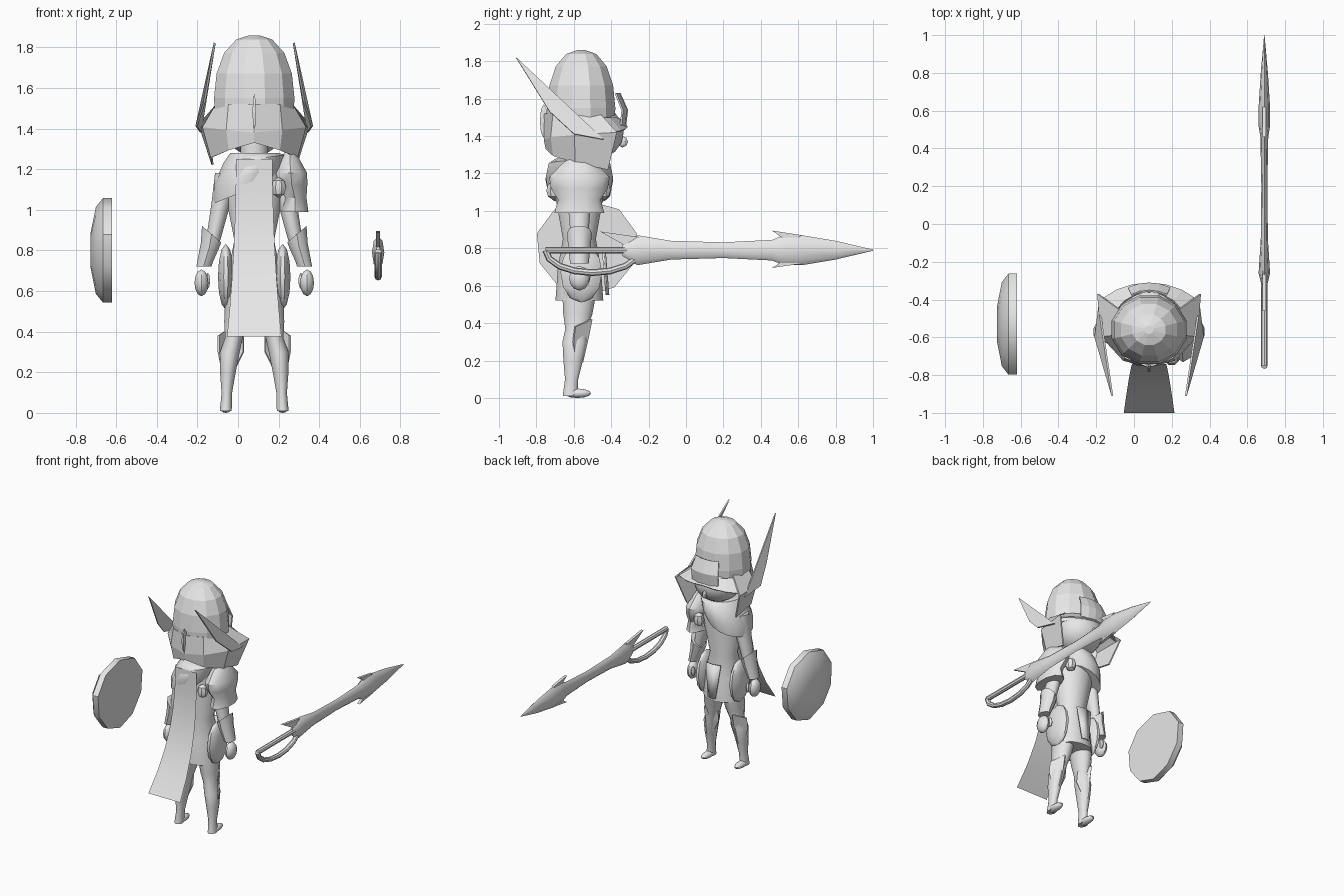
import bpy, bmesh
from math import sin, cos, pi, tau, radians
from mathutils import Vector

if "Cube" in bpy.data.objects:
    bpy.data.objects.remove(bpy.data.objects["Cube"])

FIGURE = Vector((.08, -.57, 0))
SWORD = Vector((.69, 0, .79))
SHIELD = Vector((-.62, -.53, .8))

grey = bpy.data.materials.new("plain_grey")
grey.use_nodes = True
colour = (.8, .8, .8, 1)
grey.diffuse_color = colour
grey.node_tree.nodes["Principled BSDF"].inputs["Base Color"].default_value = colour


def skin(name, rows, closed=False, mirror=False, smooth=True, thickness=0, origin=FIGURE):
    """Skin rows of points; closed rows make a capped tube, open rows a sheet."""
    bm = bmesh.new()
    verts = [[bm.verts.new(point) for point in row] for row in rows]
    count = len(rows[0])
    for near, far in zip(verts, verts[1:]):
        for i in range(count if closed else count - 1):
            j = (i + 1) % count
            bm.faces.new((near[i], near[j], far[j], far[i]))
    if closed:
        bm.faces.new(verts[0])
        bm.faces.new(verts[-1])
    bmesh.ops.recalc_face_normals(bm, faces=bm.faces)
    mesh = bpy.data.meshes.new(name)
    bm.to_mesh(mesh)
    bm.free()
    mesh.materials.append(grey)
    part = bpy.data.objects.new(name, mesh)
    bpy.context.collection.objects.link(part)
    part.location = origin
    if mirror:
        part.modifiers.new("Mirror", 'MIRROR')
    if thickness:
        part.modifiers.new("Solidify", 'SOLIDIFY').thickness = thickness
    if smooth:
        bpy.ops.object.select_all(action='DESELECT')
        part.select_set(True)
        bpy.context.view_layer.objects.active = part
        bpy.ops.object.shade_smooth_by_angle(angle=radians(40))


def loft(name, stations, depth=1, y=0, lean=0, tilt=0, sides=12, **look):
    """Stack level ellipses (x, z, radius); lean and tilt fade out along the stack."""
    rows = []
    for k, (x, z, radius) in enumerate(stations):
        fade = 1 - k / (len(stations) - 1)
        rows.append([])
        for i in range(sides):
            angle = tau * (i + .5) / sides
            across = radius * cos(angle)
            rows[-1].append((x + across, y + lean * fade + radius * depth * sin(angle),
                             z + tilt * fade * across))
    skin(name, rows, closed=True, **look)


def ball(name, x, y, z, width, depth, height, steps=8, **look):
    """Ellipsoid given by its centre and half sizes."""
    turns = [pi * (k / steps - .5) * .96 for k in range(steps + 1)]
    stations = [(x, z + height * sin(turn), width * cos(turn)) for turn in turns]
    loft(name, stations, depth=depth / width, y=y, **look)


def arc(radius, height, flare=0, rise=0, start=0, sweep=2.2, steps=3):
    """Half a band around the head; start 0 is the back, pi the front."""
    points = []
    for k in range(steps + 1):
        t = k / steps
        angle = start + sweep * t
        reach = radius + flare * t * t
        points.append((reach * sin(angle), -reach * cos(angle), height + rise * t))
    points[0] = (0, *points[0][1:])
    return points


def rod(name, stations, flatness=1, sides=8):
    """Tube through (y, z, radius) in the sword's upright plane."""
    path = [Vector((0, y, z)) for y, z, radius in stations]
    rows = []
    for k, station in enumerate(stations):
        along = path[min(k + 1, len(path) - 1)] - path[max(k - 1, 0)]
        side = Vector((station[-1] * flatness, 0, 0))
        up = along.normalized().cross(Vector((1, 0, 0))) * station[-1]
        rows.append([path[k] + side * cos(tau * i / sides) + up * sin(tau * i / sides)
                     for i in range(sides)])
    skin(name, rows, closed=True, origin=SWORD)


# Helmet: faceted dome, neck guard flaring into cheek flaps, brow, wings, crest
dome = [(0, 1.55 + .31 * sin(turn), .205 * cos(turn) ** .8) for turn in (0, .4, .8, 1.2, 1.5)]
loft("helmet_dome", [(0, 1.45, .2)] + dome, depth=.92, y=.01, smooth=False)
facets = dict(mirror=True, smooth=False, thickness=.01)
skin("neck_guard", [arc(.19, 1.52), arc(.19, 1.38, flare=.15, rise=.04),
                    arc(.18, 1.33, flare=.08, rise=-.11)], **facets)
skin("brow_plate", [arc(radius, height, start=pi, sweep=-.45, steps=2)
                    for radius, height in ((.22, 1.63), (.26, 1.54), (.25, 1.45))], **facets)
skin("helmet_brim", [arc(.21, 1.5, start=pi, sweep=-1),
                     arc(.26, 1.45, flare=.05, rise=-.03, start=pi, sweep=-1)], **facets)
wing_tip, wing_corner = (.19, -.34, 1.82), (.24, -.16, 1.53)
wing_front, wing_heel = (.26, .13, 1.38), (.28, -.03, 1.41)
skin("helmet_wing", [[wing_tip, wing_corner], [wing_front, wing_heel]], **facets)
ball("helmet_crest", 0, -.19, 1.48, .012, .03, .09, steps=4, sides=4, smooth=False)

# Head and neck
ball("head", 0, .07, 1.42, .17, .17, .15, sides=16)
ball("nose", 0, .23, 1.37, .015, .03, .03, steps=4, sides=6)
loft("neck", [(0, 1.2, .07), (0, 1.36, .07)])

# Torso with tunic skirt and hip plates
loft("torso", [(0, .52, .145), (0, .7, .13), (0, .85, .1), (0, 1.1, .15),
               (0, 1.22, .13), (0, 1.28, .05)], depth=.9, sides=16)
skin("front_flap", [[(0, .13, .8), (.06, .12, .8)], [(0, .15, .55), (.03, .14, .55)]],
     mirror=True, thickness=.01)
ball("hip_plate", .14, .01, .67, .04, .115, .16, steps=6, mirror=True)

# Slanted shoulder cowl and long sweeping cape
loft("shoulder_cowl", [(-.05, 1.09, .155), (-.03, 1.17, .17), (0, 1.25, .155), (0, 1.28, .12)],
     depth=1.08, tilt=.4, sides=16)
cape = []
for step in range(7):
    t = step / 6
    width, back, height = .09 + .044 * t * t, -.17 - .26 * t ** 2.5, 1.25 - .875 * t
    cape.append([(0, back, height), (width, back, height)])
skin("cape", cape, mirror=True)

# Peaked left pauldron with round bosses
loft("left_pauldron", [(.2, .99, .07), (.2, 1.06, .06), (.185, 1.12, .08), (.18, 1.18, .085),
                       (.175, 1.25, .05), (.175, 1.31, .01)], depth=1.9, sides=10)
for place, y in (("back", -.14), ("front", .13)):
    ball("pauldron_boss_" + place, .12, y, 1.11, .04, .04, .05, steps=4, sides=8)

# Arms, flared bracers and hands
loft("arm", [(.15, 1.18, .045), (.16, 1.05, .05), (.2, .86, .037), (.24, .72, .03)],
     depth=1.3, mirror=True)
loft("bracer", [(.21, .88, .05), (.22, .82, .045), (.25, .72, .037)],
     depth=1.35, tilt=.85, sides=10, mirror=True)
ball("hand", .26, 0, .64, .036, .055, .065, steps=6, sides=10, mirror=True)
ball("thumb", .23, .04, .65, .015, .02, .04, steps=4, sides=6, mirror=True)

# Legs, feet and pointed knee guards
loft("leg", [(.14, .01, .03), (.135, .1, .027), (.13, .2, .04), (.12, .3, .05),
             (.1, .37, .045), (.09, .45, .06), (.075, .57, .07)],
     depth=1.35, lean=-.05, mirror=True)
ball("foot", .14, -.01, .025, .03, .075, .025, steps=6, mirror=True)
skin("knee_guard", [[(.05, 0, .38), (.12, .07, .42), (.18, -.02, .38)],
                    [(.05, -.01, .3), (.12, .05, .32), (.18, -.03, .3)],
                    [(.1, 0, .2), (.13, .02, .19), (.16, -.02, .2)]], **facets)

# Shield: ten-sided outline, a little broader at the top, stepped out into a dome
turns = [tau * (k / 10 + .25) for k in range(10)]
skin("shield", [[(x, .26 * scale * cos(turn) * (1.05 + .1 * sin(turn)), .257 * scale * sin(turn))
                 for turn in turns]
                for x, scale in ((0, 1), (-.045, 1), (-.08, .83), (-.105, .35))],
     closed=True, origin=SHIELD)

# Sword: flattened blade with swept barbs
blade = [(-.34, .03), (-.26, .08), (-.08, .05), (.2, .042), (.46, .055), (.52, .08),
         (.62, .08), (.8, .05), (1, .003)]
rod("sword_blade", [(y, 0, radius) for y, radius in blade], flatness=.38)
head_barb = [(.46, .105), (.62, .08), (.55, .04)]
guard_barb = [(-.46, .1), (-.25, .07), (-.3, .01)]
for name, corners, flip in (("upper_barb", head_barb, 1), ("lower_barb", head_barb, -.9),
                            ("guard_barb", guard_barb, 1)):
    skin(name, [[(x, y, z * flip) for y, z in corners] for x in (-.01, .01)],
         closed=True, smooth=False, origin=SWORD)

# Hilt: straight grip with a looping hand guard below
rod("sword_grip", [(-.75, 0, .018), (-.3, 0, .018)])
rod("hand_guard", [(-.5 - .25 * cos(pi * k / 8), -.12 * sin(pi * k / 8), .018) for k in range(9)])
